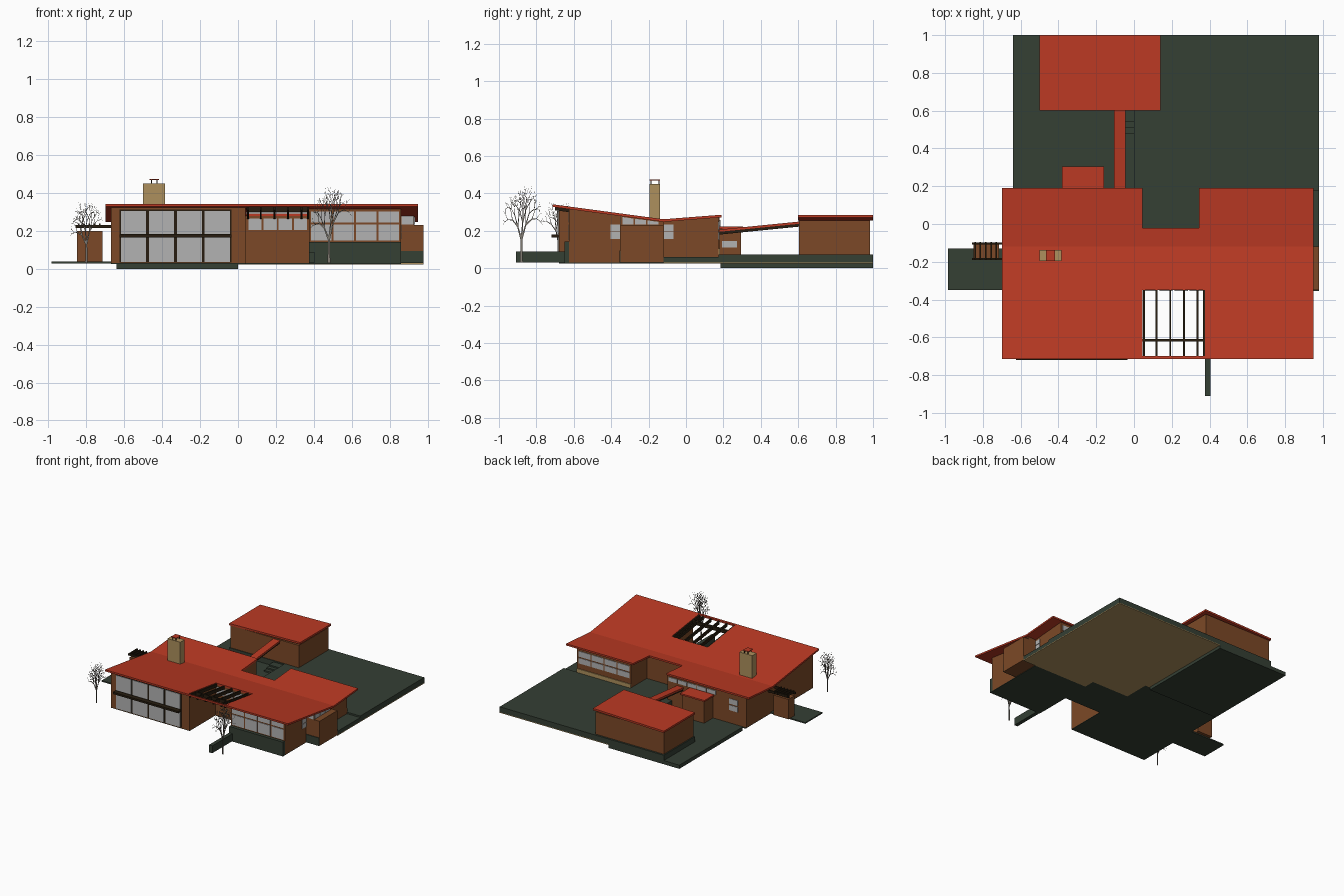
import bpy, bmesh, math, random
from mathutils import Vector

if "Cube" in bpy.data.objects:
    bpy.data.objects.remove(bpy.data.objects["Cube"])

random.seed(4)

def mat(name, c):
    m = bpy.data.materials.new(name)
    m.diffuse_color = (*c, 1)
    m.use_nodes = True
    m.node_tree.nodes["Principled BSDF"].inputs["Base Color"].default_value = m.diffuse_color
    return m

RED = mat("roof_red", (.5, .042, .017))
BROWN = mat("timber_brown", (.2, .066, .02))
GREEN = mat("dark_green_stone", (.035, .05, .034))
TAN = mat("tan_stone", (.42, .28, .11))
DARK = mat("dark_beam", (.02, .012, .005))
GLASS = mat("glass_grey", (.45, .45, .45))
BARK = mat("bark_grey", (.22, .2, .17))

def finish(name, bm, m):
    me = bpy.data.meshes.new(name)
    bm.to_mesh(me)
    bm.free()
    me.materials.append(m)
    o = bpy.data.objects.new(name, me)
    bpy.context.collection.objects.link(o)
    return o

def add_prism(bm, x0, x1, prof):
    """Extrude a (y, z) profile along x."""
    a = [bm.verts.new((x0, y, z)) for y, z in prof]
    b = [bm.verts.new((x1, y, z)) for y, z in prof]
    n = len(prof)
    fs = [bm.faces.new(a), bm.faces.new(b[::-1])]
    for i in range(n):
        j = (i + 1) % n
        fs.append(bm.faces.new((a[j], a[i], b[i], b[j])))
    bmesh.ops.recalc_face_normals(bm, faces=fs)

def prisms(name, m, parts):
    bm = bmesh.new()
    for x0, x1, prof in parts:
        add_prism(bm, x0, x1, prof)
    return finish(name, bm, m)

def rect(y0, y1, z0, z1):
    return [(y0, z0), (y1, z0), (y1, z1), (y0, z1)]

def boxes(name, m, *bs):
    return prisms(name, m, [(b[0], b[1], rect(*b[2:])) for b in bs])

# butterfly roof height at depth y
VY = -.12
def roof_z(y):
    return .262 + (.08 * (VY - y) / .595 if y < VY else .024 * (y - VY) / .31)

def under_roof(y0, y1, lo, hi=None, gap=.012):
    """Profile from a flat floor lo (or a roof offset) up to the roof underside."""
    ys = [y0] + ([VY] if y0 < VY < y1 else []) + [y1]
    top = [(y, roof_z(y) - gap) for y in reversed(ys)]
    if hi is None:
        return [(y0, lo), (y1, lo)] + top
    return [(y, roof_z(y) - hi) for y in ys] + top

def slab(y0, y1):
    return under_roof(y0, y1, 0, .014, 0)

# main roof with front opening and rear notch
prisms("main_roof", RED, [
    (-.70, .045, slab(-.715, .19)), (.045, .345, slab(-.35, -.02)),
    (.345, .375, slab(-.35, .19)), (.375, .95, slab(-.715, .19)),
    (.045, .375, slab(-.715, -.70))])

# open beams in the roof opening
prisms("roof_beams", DARK,
       [(x - .005, x + .005, under_roof(-.70, -.35, 0, .03, .004)) for x in (.052, .12, .192, .264, .336, .37)]
       + [(.045, .375, under_roof(-.622, -.608, 0, .03, .003))])

# house walls
prisms("house_walls", BROWN, [
    (-.67, .04, under_roof(-.68, .18, .03)),
    (.04, .375, under_roof(-.35, -.03, .03)),
    (.375, .86, under_roof(-.625, .175, .03))])
boxes("side_bay", BROWN, (.86, .98, -.35, -.12, .03, .23))
prisms("side_bay_clerestory", BROWN, [(.86, .93, under_roof(-.35, -.12, .23))])
boxes("rear_bay", BROWN, (-.37, -.17, .18, .295, .03, .212))
boxes("rear_bay_roof", RED, (-.38, -.16, .18, .305, .21, .222))

# green masonry: front sill wall, garden wall, bay base, left terrace
boxes("front_sill_wall", GREEN, (.375, .86, -.65, -.62, .03, .142))
boxes("garden_wall", GREEN, (.375, .405, -.91, -.65, .03, .09))
boxes("bay_base", GREEN, (.86, .98, -.355, -.35, .03, .095))
boxes("left_terrace", GREEN, (-.985, -.66, -.35, -.13, .028, .038))
boxes("house_floor", GREEN, (-.67, .04, -.68, .19, .026, .03), (.04, .375, -.35, -.03, .026, .03),
      (.375, .86, -.65, -.12, .026, .03))

# rear grounds: low drive, raised terrace, steps
boxes("lower_drive", GREEN, (-.64, .0, .185, 1, 0, .03))
boxes("upper_terrace", GREEN, (-.5, .98, .6, 1, .03, .073), (.0, .98, .175, .6, .03, .073),
      (.04, .375, -.03, .175, .03, .073), (.86, .98, -.12, .175, .03, .06))
boxes("terrace_underside", TAN, (.0, .98, .18, 1, .024, .03), (.375, .98, -.12, .18, .024, .03),
      (.04, .375, -.03, .18, .024, .03))
boxes("garden_steps", GREEN, *[(-.1, .0, .48 + .03 * i, .6, .03, .041 + .011 * i) for i in range(3)])
boxes("rear_stone_base", TAN, (.375, .86, .175, .181, .073, .105))

def windows(name, axis, face, out, u0, u1, z0, z1, cols, rows, gap=.01):
    """Grid of glass plates on a wall; axis 'y' faces +-y, axis 'x' faces +-x."""
    parts, w, h = [], (u1 - u0) / cols, (z1 - z0) / rows
    d0, d1 = sorted((face, face + out * .004))
    for c in range(cols):
        for r in range(rows):
            a, b = u0 + c * w + gap / 2, u0 + (c + 1) * w - gap / 2
            p, q = z0 + r * h + gap / 2, z0 + (r + 1) * h - gap / 2
            parts.append((a, b, d0, d1, p, q) if axis == 'y' else (d0, d1, a, b, p, q))
    boxes(name, GLASS, *parts)

# glazing with its dark frame on the big front wall
boxes("front_frame", DARK, (-.625, -.035, -.682, -.68, .033, .312))
windows("front_windows", 'y', -.682, -1, -.625, -.035, .03, .175, 4, 1, .014)
windows("front_upper_windows", 'y', -.682, -1, -.625, -.035, .177, .313, 4, 1, .014)
boxes("balcony_ledge", DARK, (-.625, -.035, -.72, -.68, .165, .18))
windows("court_windows", 'y', -.35, -1, .05, .37, .2, .27, 4, 1)
windows("right_wing_lower_windows", 'y', -.625, -1, .38, .855, .145, .24, 4, 1)
windows("right_wing_upper_windows", 'y', -.625, -1, .38, .855, .24, .307, 4, 1)
windows("bay_front_window", 'y', -.35, -1, .86, .93, .23, .285, 1, 1, .006)
windows("side_front_window", 'x', .86, 1, -.405, -.35, .155, .235, 1, 2, .005)
windows("side_rear_window", 'x', .86, 1, -.12, -.065, .155, .235, 1, 2, .005)
# sloped glass above the side bay
prisms("bay_side_glass", GLASS, [(.93, .934, under_roof(a, a + .06, .233, None, .018)) for a in (-.34, -.273, -.206)])
windows("rear_right_windows", 'y', .175, 1, .38, .85, .145, .255, 4, 2)
windows("rear_strip_windows", 'y', .18, 1, -.4, .035, .222, .262, 5, 1, .008)
windows("rear_left_window", 'y', .18, 1, -.6, -.51, .13, .235, 1, 2)
windows("rear_bay_window", 'x', -.17, 1, .19, .275, .108, .148, 1, 1, .005)

# chimney with flue cap
boxes("chimney", TAN, (-.5, -.385, -.195, -.138, .24, .45))
boxes("flue_cap", RED, (-.467, -.418, -.195, -.138, .47, .475))
boxes("flue_legs", DARK, *[(x, x + .005, y, y + .005, .45, .47) for x in (-.46, -.43) for y in (-.19, -.148)])

# left garden pavilion with slatted top
boxes("pavilion_wall", BROWN, (-.85, -.715, -.185, -.105, .038, .2))
boxes("pavilion_slats", DARK, *[(x, x + .008, -.19, -.095, .222, .24) for x in (-.845, -.817, -.789, -.761, -.733)],
      (-.857, -.67, -.19, -.18, .215, .232), (-.857, -.67, -.108, -.098, .215, .232))

# garage with shed roof tilted along x
boxes("garage_walls", BROWN, (-.49, .125, .605, .985, .07, .255))
garage = boxes("garage_roof", RED, (-.5, .14, .6, 1, .27, .285))
for v in garage.data.vertices:
    if v.co.x < 0:
        v.co.z -= .015

# covered walk
prisms("walk_roof", RED, [(-.105, -.045, [(.18, .195), (.61, .238), (.61, .25), (.18, .207)])])
prisms("walk_beams", DARK, [(x, x + .01, [(.18, .18), (.61, .223), (.61, .238), (.18, .195)]) for x in (-.1, -.06)])

# bare trees: flat branch silhouettes on two crossed planes
def grow(bm, p, ang, ln, w, depth, axis):
    d = axis * math.sin(ang) + Vector((0, 0, math.cos(ang)))
    s = axis * math.cos(ang) - Vector((0, 0, math.sin(ang)))
    q = p + d * ln
    bm.faces.new([bm.verts.new(v) for v in (p - s * w, p + s * w, q + s * w * .65, q - s * w * .65)])
    if depth:
        for turn in (-.55, .5) + ((.05,) if depth > 3 else ()):
            grow(bm, q, ang * .85 + turn + random.uniform(-.2, .2), ln * random.uniform(.66, .82),
                 w * .6, depth - 1, axis)

def tree(name, x, y, h):
    bm = bmesh.new()
    for axis in (Vector((1, 0, 0)), Vector((0, 1, 0))):
        grow(bm, Vector((x, y, .03)), 0, .28 * h, .034 * h, 5, axis)
    # fit to the wanted height and spread
    top = max(v.co.z for v in bm.verts) - .03
    side = max(max(abs(v.co.x - x), abs(v.co.y - y)) for v in bm.verts)
    for v in bm.verts:
        v.co.z = .03 + max(0, v.co.z - .03) * h / top
        v.co.x = x + (v.co.x - x) * .29 * h / side
        v.co.y = y + (v.co.y - y) * .29 * h / side
    finish(name, bm, BARK)

tree("front_tree", .48, -.88, .41)
tree("left_tree", -.8, -.68, .33)
